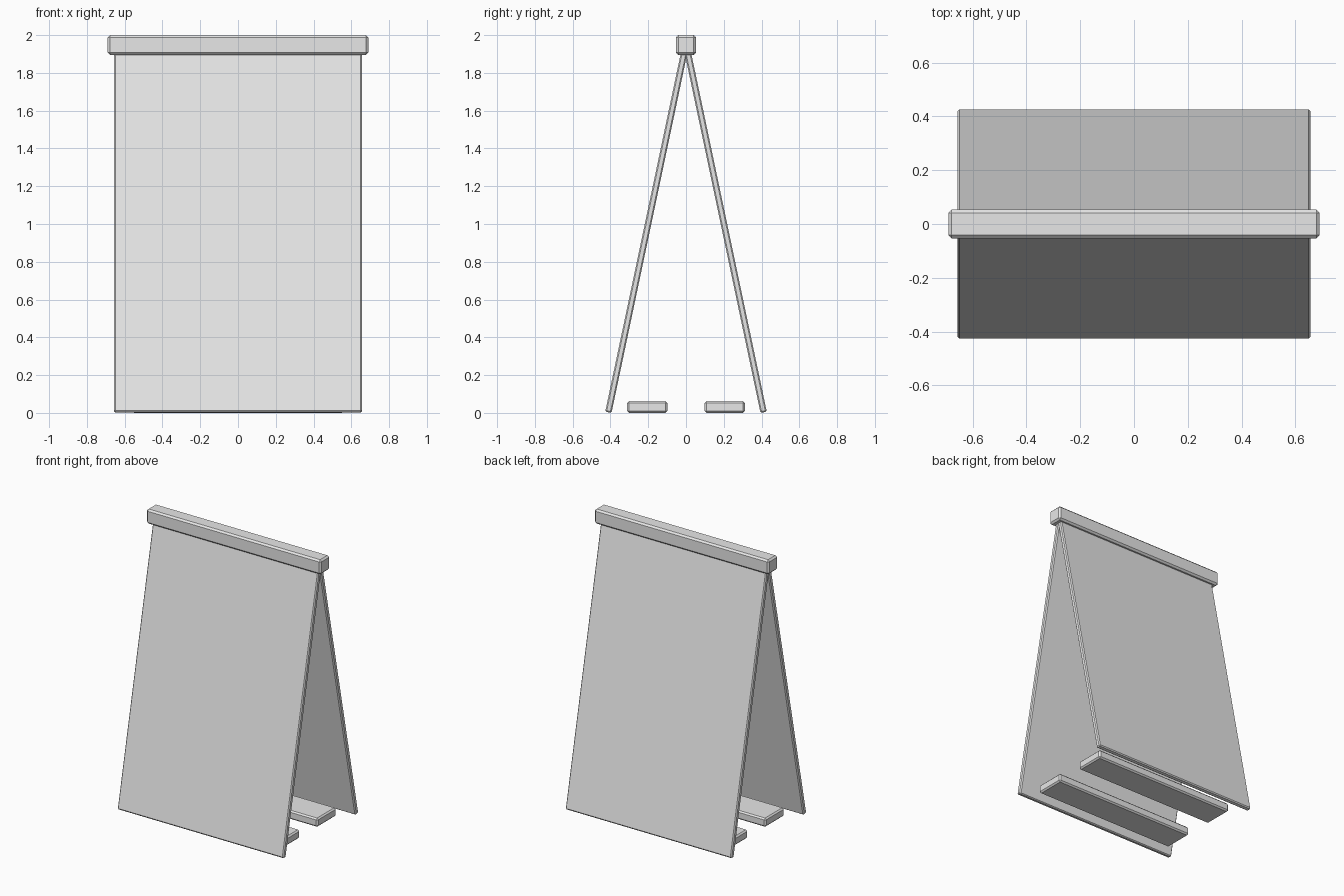
import bpy
from math import radians, sin, cos
from mathutils import Matrix, Vector

cube = bpy.data.objects.get("Cube")
if cube:
    bpy.data.objects.remove(cube, do_unlink=True)

grey = bpy.data.materials.new("light grey")
grey.use_nodes = True
colour = (0.8, 0.8, 0.8, 1)
grey.diffuse_color = colour
grey.node_tree.nodes["Principled BSDF"].inputs["Base Color"].default_value = colour


def box(name, size, centre, bevel, tilt=0):
    """Chamfered box, tilted about the x axis."""
    bpy.ops.mesh.primitive_cube_add(size=1)
    obj = bpy.context.object
    obj.name = name
    obj.data.transform(Matrix.Diagonal((*size, 1)))
    obj.location = centre
    obj.rotation_euler.x = tilt
    obj.data.materials.append(grey)
    mod = obj.modifiers.new("chamfer", "BEVEL")
    mod.width = bevel
    mod.segments = 1
    return obj


# Top cap joining the two boards
box("top_cap", (1.38, 0.106, 0.104), (0, 0, 1.948), 0.012)

# Leaning boards and the floor bars between them
lean = radians(11.9)
length, thickness = 1.96, 0.034
up = Vector((0, -sin(lean), cos(lean))) * length / 2
for name, side in (("front", -1), ("back", 1)):
    foot = Vector((0, 0.411, 0.003))
    mid = foot + up
    mid.y *= side
    box(name + "_board", (1.312, thickness, length), mid, 0.007, lean * side)
    box(name + "_floor_bar", (1.12, 0.214, 0.062), (0, 0.205 * side, 0.031), 0.01)
